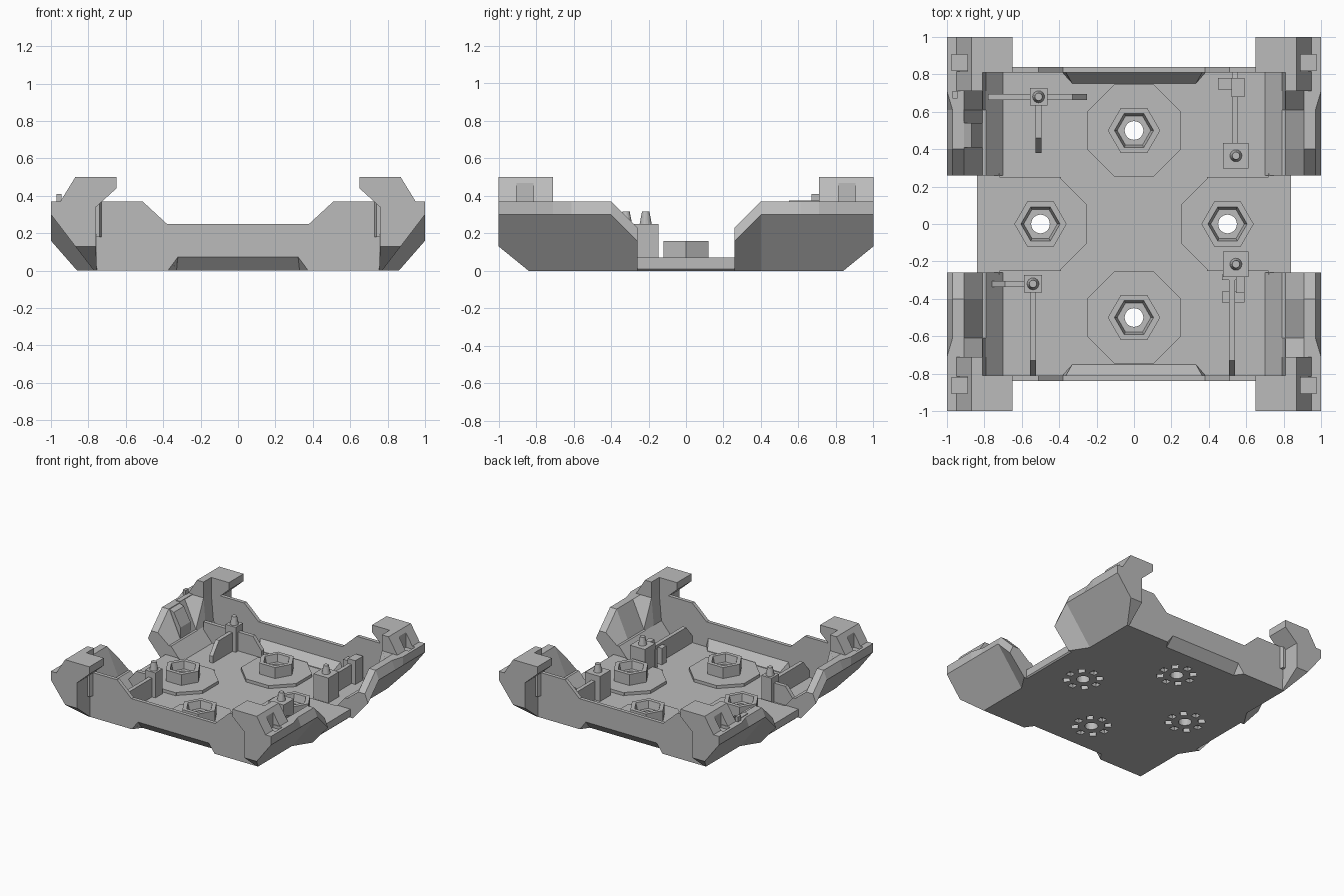
import bpy, bmesh, math
from mathutils import Matrix

cube = bpy.data.objects.get("Cube")
if cube:
    bpy.data.objects.remove(cube, do_unlink=True)

grey = bpy.data.materials.new("plain grey")
grey.use_nodes = True
grey.diffuse_color = (0.5, 0.5, 0.5, 1)
grey.node_tree.nodes["Principled BSDF"].inputs["Base Color"].default_value = (0.5, 0.5, 0.5, 1)


def finish(name, bm):
    bmesh.ops.recalc_face_normals(bm, faces=bm.faces)
    mesh = bpy.data.meshes.new(name)
    bm.to_mesh(mesh)
    bm.free()
    mesh.materials.append(grey)
    ob = bpy.data.objects.new(name, mesh)
    bpy.context.collection.objects.link(ob)
    return ob


def add_loft(bm, sections, sx=1, sy=1):
    """Join (y, [(x, z)...]) sections into a closed solid."""
    rings = [[bm.verts.new((x * sx, y * sy, z)) for x, z in pts] for y, pts in sections]
    n = len(rings[0])
    for a, b in zip(rings, rings[1:]):
        for i in range(n):
            j = (i + 1) % n
            bm.faces.new((a[i], a[j], b[j], b[i]))
    bm.faces.new(rings[0])
    bm.faces.new(rings[-1])


def loft(name, sections, sx=1, sy=1):
    bm = bmesh.new()
    add_loft(bm, sections, sx, sy)
    return finish(name, bm)


def add_box(bm, x0, x1, y0, y1, z0, z1):
    add_loft(bm, [(y, [(x0, z0), (x1, z0), (x1, z1), (x0, z1)]) for y in (y0, y1)])


def box(name, *b):
    bm = bmesh.new()
    add_box(bm, *b)
    return finish(name, bm)


def add_cone(bm, x, y, z0, z1, r0, r1, n, turn=0):
    m = Matrix.Translation((x, y, (z0 + z1) / 2)) @ Matrix.Rotation(turn, 4, "Z")
    bmesh.ops.create_cone(bm, cap_ends=True, segments=n, radius1=r0, radius2=r1,
                          depth=z1 - z0, matrix=m)


def cone(name, *c):
    bm = bmesh.new()
    add_cone(bm, *c)
    return finish(name, bm)


def cut(ob, cutter):
    mod = ob.modifiers.new("cut", "BOOLEAN")
    mod.operation = "DIFFERENCE"
    mod.solver = "EXACT"
    mod.object = cutter


def helper(ob):
    ob.hide_render = True
    ob.hide_viewport = True
    return ob


centres = [(0, 0.5), (0, -0.5), (0.5, 0), (-0.5, 0)]

# Cutters: bolt holes, underside slots, end notches, nut recesses
holes, recesses, notches, slots = (bmesh.new() for _ in range(4))
for cx, cy in centres:
    add_cone(holes, cx, cy, -0.1, 0.3, 0.05, 0.05, 24)
    add_cone(recesses, cx, cy, 0.1, 0.17, 0.09, 0.107, 6, math.pi / 6)
    for k in range(8):
        m = (Matrix.Translation((cx, cy, 0)) @ Matrix.Rotation(k * math.pi / 4, 4, "Z")
             @ Matrix.Translation((0.125, 0, 0)) @ Matrix.Diagonal((0.05, 0.05, 0.06, 1)))
        bmesh.ops.create_cube(slots, size=1, matrix=m)
for sy in (1, -1):
    add_loft(notches, [(-0.85, [(-0.39, -0.01), (0.39, -0.01), (0.32, 0.085), (-0.32, 0.085)]),
                       (-0.77, [(-0.33, -0.01), (0.33, -0.01), (0.33, -0.005), (-0.33, -0.005)])],
             sy=sy)
holes = helper(finish("hole_cutter", holes))
recesses = helper(finish("recess_cutter", recesses))
notches = helper(finish("notch_cutter", notches))
slots = helper(finish("slot_cutter", slots))

# Floor plate
floor = box("floor_plate", -0.77, 0.77, -0.82, 0.82, 0, 0.045)
for c in (holes, slots, notches):
    cut(floor, c)

# Raised sills between the fenders
for side, s in (("left", 1), ("right", -1)):
    loft(side + "_sill", [(y, [(0.72, 0), (0.83, 0), (0.84, 0.01), (0.84, 0.07), (0.72, 0.07)])
                          for y in (-0.27, 0.27)], sx=s)
    cut(box(side + "_sill_pad", *sorted((0.39 * s, 0.75 * s)), -0.25, 0.25, 0.03, 0.07), holes)

# Octagonal pads and hexagonal nuts
for i, (cx, cy) in enumerate(centres):
    cut(cone(f"pad_{i}", cx, cy, 0.03, 0.07, 0.27, 0.27, 8, math.pi / 8), holes)
    nut = cone(f"nut_{i}", cx, cy, 0.05, 0.16, 0.14, 0.14, 6, math.pi / 6)
    cut(nut, recesses)
    cut(nut, holes)

# End walls with a dipped top and a sloped lower panel
half = [(0.76, 0), (0.76, 0.37), (0.51, 0.37), (0.38, 0.25)]
outline = half + [(-x, z) for x, z in reversed(half)]
for end, s in (("front", 1), ("back", -1)):
    wall = loft(end + "_wall", [(-0.84, outline), (-0.81, outline)], sy=s)
    cut(wall, notches)
    loft(end + "_wall_ramp",
         [(-0.82, [(-0.39, 0.06), (0.39, 0.06), (0.37, 0.13), (-0.37, 0.13)]),
          (-0.75, [(-0.33, 0.03), (0.33, 0.03), (0.33, 0.05), (-0.33, 0.05)])], sy=s)

# Fenders and hooked corners
ledge = [(0.79, 0.15), (0.70, 0.045)]
low = [(0.68, 0), (0.86, 0), (1, 0.16), (0.97, 0.23), (0.91, 0.23), (0.81, 0.15)] + ledge
arch = [(0.68, 0), (0.77, 0), (1, 0.3), (0.97, 0.37), (0.91, 0.37), (0.81, 0.15)] + ledge
full = [(0.68, 0), (0.77, 0), (1, 0.3), (1, 0.37), (0.91, 0.37), (0.81, 0.37)] + ledge
hook = [(1, 0.3), (1, 0.37), (0.95, 0.37), (0.87, 0.5), (0.65, 0.5), (0.65, 0.44), (0.76, 0.34)]
block = [(0.81, 0.3), (0.96, 0.3), (0.95, 0.37), (0.87, 0.5), (0.81, 0.5)]
for end, sy in (("front", 1), ("back", -1)):
    for side, sx in (("left", 1), ("right", -1)):
        tag = f"{end}_{side}_"
        loft(tag + "fender", [(-0.26, low), (-0.4, arch), (-0.61, arch),
                              (-0.71, full), (-0.82, full)], sx, sy)
        corner = loft(tag + "corner", [(-1, [(0.76, 0.13), (0.87, 0.13)] + hook),
                                       (-0.84, [(0.755, 0), (0.77, 0)] + hook),
                                       (-0.81, [(0.755, 0), (0.77, 0)] + hook)], sx, sy)
        loft(tag + "corner_back", [(-0.81, block), (-0.71, block)], sx, sy)
        pocket = helper(box(tag + "pocket_cutter", *sorted((0.89 * sx, 0.975 * sx)),
                            *sorted((-0.905 * sy, -0.815 * sy)), 0.345, 0.6))
        cut(corner, pocket)
        loft(tag + "corner_strip", [(-0.87, [(0.74, 0.18), (0.77, 0.18), (0.77, 0.37), (0.74, 0.37)]),
                                    (-0.83, [(0.725, 0.18), (0.77, 0.18), (0.77, 0.37), (0.725, 0.37)])],
             sx, sy)

# Latch on the back right fender
box("latch_tab", -0.97, -0.945, 0.67, 0.71, 0.3, 0.41)
box("latch_plate", -0.95, -0.91, 0.55, 0.71, 0.3, 0.375)
loft("latch_block", [(y, [(-0.92, 0.37), (-0.92, 0.2), (-0.81, 0.14), (-0.81, 0.24), (-0.87, 0.35)])
                     for y in (0.41, 0.54)])


# Pegged posts
def post(name, x, y, half_size):
    box(name + "_post", x - half_size, x + half_size, y - half_size, y + half_size, 0.03, 0.25)
    cone(name + "_peg", x, y, 0.24, 0.315, 0.034, 0.02, 16)


post("back_right", -0.51, 0.68, 0.047)
post("front_right", -0.54, -0.32, 0.047)
post("back_left", 0.545, 0.365, 0.068)
post("front_left", 0.545, -0.215, 0.068)


# Bracing ribs, each with one sloped end at b
def rib(name, a, b, across, along_x, top=0.2):
    slope = math.copysign(0.08, a - b)
    bm = bmesh.new()
    pts = [(a, 0.03), (b, 0.03), (b, 0.1), (b + slope, top), (a, top)]
    add_loft(bm, [(across - 0.016, pts), (across + 0.016, pts)])
    if not along_x:
        for v in bm.verts:
            v.co.x, v.co.y = v.co.y, v.co.x
    finish(name + "_rib", bm)


rib("back_right_long", -0.78, -0.25, 0.68, True)
rib("back_right_cross", 0.66, 0.38, -0.51, False)
rib("front_right_long", -0.54, -0.77, -0.32, True)
rib("front_right_cross", -0.34, -0.81, -0.54, False)
rib("back_left_cross", 0.4, 0.82, 0.54, False)
rib("front_left_cross", -0.25, -0.81, 0.525, False)

# Stepped blocks beside the left ribs
box("back_left_step_low", 0.45, 0.59, 0.72, 0.78, 0.03, 0.2)
box("back_left_step_high", 0.52, 0.59, 0.68, 0.78, 0.03, 0.24)
box("front_left_step_low", 0.47, 0.59, -0.42, -0.36, 0.03, 0.18)
box("front_left_step_high", 0.545, 0.59, -0.37, -0.27, 0.03, 0.23)
box("front_left_step_middle", 0.47, 0.55, -0.3, -0.27, 0.03, 0.2)
